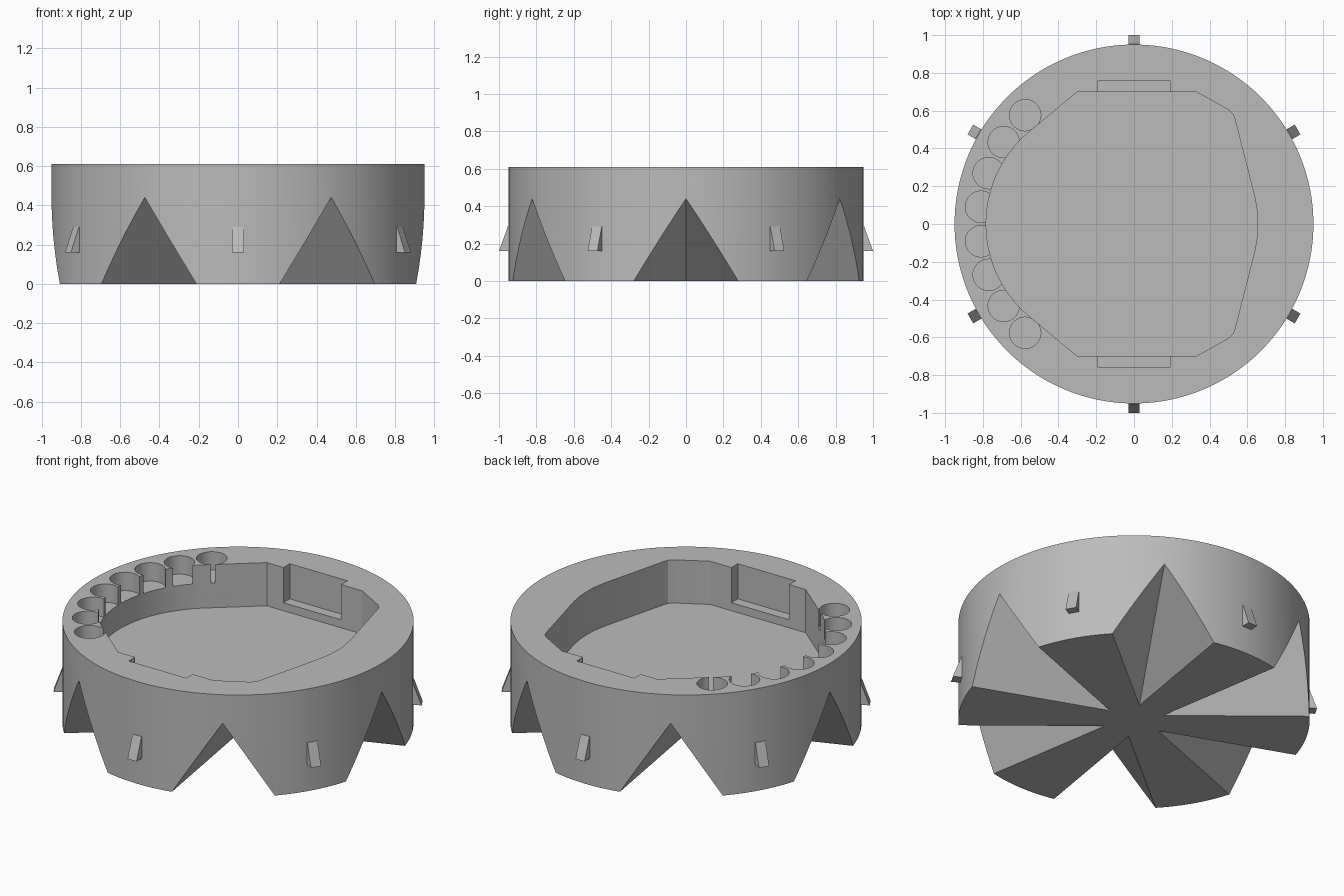
import bpy
import bmesh
from math import sin, cos, pi, radians
from mathutils import Matrix, Vector

cube = bpy.data.objects.get("Cube")
if cube:
    bpy.data.objects.remove(cube, do_unlink=True)

RADIUS, HEIGHT = 0.95, 0.61
FLOOR, LEDGE, POCKET_FLOOR = 0.352, 0.40, 0.50

grey = bpy.data.materials.new("plain grey")
grey.use_nodes = True
colour = (0.5, 0.5, 0.5, 1)
grey.diffuse_color = colour
grey.node_tree.nodes["Principled BSDF"].inputs["Base Color"].default_value = colour


def finish(name, bm):
    """Turn a bmesh into a named grey object."""
    bmesh.ops.recalc_face_normals(bm, faces=bm.faces)
    mesh = bpy.data.meshes.new(name)
    bm.to_mesh(mesh)
    bm.free()
    mesh.materials.append(grey)
    obj = bpy.data.objects.new(name, mesh)
    bpy.context.collection.objects.link(obj)
    return obj


def prism(name, outline, z0, z1):
    """Extrude a flat outline of (x, y) points upwards."""
    bm = bmesh.new()
    face = bm.faces.new([bm.verts.new((x, y, z0)) for x, y in outline])
    new = bmesh.ops.extrude_face_region(bm, geom=[face])["geom"]
    verts = [v for v in new if isinstance(v, bmesh.types.BMVert)]
    bmesh.ops.translate(bm, verts=verts, vec=(0, 0, z1 - z0))
    return finish(name, bm)


def hull(name, points, angle):
    """Convex solid around some points, turned about the z axis."""
    bm = bmesh.new()
    turn = Matrix.Rotation(angle, 3, "Z")
    for p in points:
        bm.verts.new(turn @ Vector(p))
    bmesh.ops.convex_hull(bm, input=bm.verts)
    return finish(name, bm)


def circle(r, n, cx=0, cy=0):
    return [(cx + r * cos(2 * pi * i / n), cy + r * sin(2 * pi * i / n)) for i in range(n)]


def cut(target, cutter):
    """Subtract a cutter and throw it away."""
    mod = target.modifiers.new("cut", "BOOLEAN")
    mod.operation, mod.solver, mod.object = "DIFFERENCE", "EXACT", cutter
    bpy.context.view_layer.objects.active = target
    bpy.ops.object.modifier_apply(modifier=mod.name)
    bpy.data.objects.remove(cutter, do_unlink=True)


# Round body
body = prism("round_body", circle(RADIUS, 128), 0, HEIGHT)

# Main cavity: chamfered, softly rounded on +x, a long arc on -x
half = [(0.655, 0), (0.653, 0.06), (0.64, 0.14), (0.535, 0.55), (0.525, 0.58),
        (0.50, 0.604), (0.33, 0.70), (-0.30, 0.70)]
arc = [(-0.147 + 0.636 * cos(radians(a)), 0.636 * sin(radians(a))) for a in range(132, 181, 4)]
half += arc
outline = half + [(x, -y) for x, y in reversed(half[1:-1])]
cut(body, prism("cavity_cutter", outline, FLOOR, 0.8))

# Shallow rectangular recesses at front and back
for s in (1, -1):
    box = [(-0.19, s * 0.6), (0.19, s * 0.6), (0.19, s * 0.76), (-0.19, s * 0.76)]
    cut(body, prism("recess_cutter", box, LEDGE, 0.75))

# Row of eight round pockets along the -x rim
for i in range(8):
    a = radians(135 + i * 90 / 7)
    ring = circle(0.083, 40, 0.815 * cos(a), 0.815 * sin(a))
    cut(body, prism("pocket_cutter", ring, POCKET_FLOOR, 0.7))

# Six tapered notches under the body, narrowing towards the centre
tip, peak, half_width, depth = 0.17, 0.44, 0.295, 0.2
outer = 1.2
grow = (outer - tip) / (RADIUS - tip)
wide = half_width * (peak + depth) / peak * grow
notch = [(tip, 0, 0), (outer, 0, peak * grow),
         (outer, wide, -depth * grow), (outer, -wide, -depth * grow)]
for i in range(6):
    cut(body, hull("notch_cutter", notch, radians(60 * i)))

bpy.ops.object.select_all(action="DESELECT")
body.select_set(True)
bpy.context.view_layer.objects.active = body
bpy.ops.object.shade_smooth_by_angle(angle=radians(25))

# Six small wedge catches between the notches
wedge = [(r, s * 0.03, z) for s in (1, -1)
         for r, z in ((0.93, 0.16), (1.0, 0.16), (0.953, 0.29), (0.93, 0.29))]
for i in range(6):
    hull(f"catch_{i + 1}", wedge, radians(30 + 60 * i))
